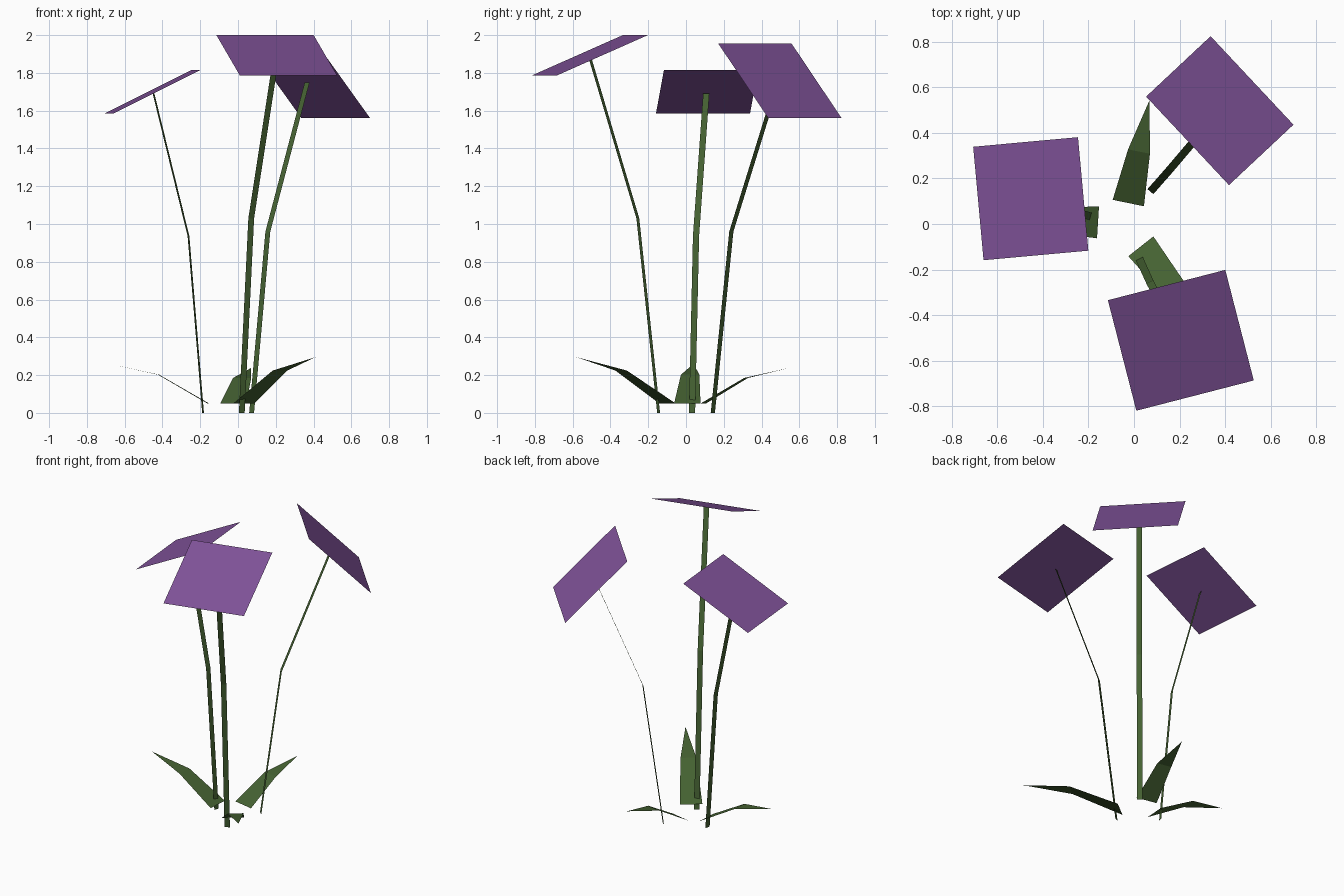
import bpy
from mathutils import Vector

cube = bpy.data.objects.get("Cube")
if cube:
    bpy.data.objects.remove(cube, do_unlink=True)


def make_material(name, color):
    mat = bpy.data.materials.new(name)
    mat.use_nodes = True
    mat.diffuse_color = color
    mat.node_tree.nodes["Principled BSDF"].inputs["Base Color"].default_value = color
    return mat


purple = make_material("petal purple", (0.216, 0.086, 0.319, 1))
green = make_material("leaf green", (0.060, 0.122, 0.032, 1))


def ribbon(name, spine, half_widths, mat):
    """Flat strip along a spine, spread level to both sides; zero width is a point."""
    spine = [Vector(p) for p in spine]
    run = spine[-1] - spine[0]
    side = Vector((-run.y, run.x, 0)).normalized()
    verts, rows = [], []
    for point, half in zip(spine, half_widths):
        row = [point + side * half, point - side * half] if half else [point]
        rows.append(list(range(len(verts), len(verts) + len(row))))
        verts += row
    # Each face runs left, right along one row, then back along the next
    faces = [a + b[::-1] for a, b in zip(rows, rows[1:])]
    mesh = bpy.data.meshes.new(name)
    mesh.from_pydata(verts, [], faces)
    mesh.materials.append(mat)
    obj = bpy.data.objects.new(name, mesh)
    bpy.context.collection.objects.link(obj)
    return obj


# Each plant: flower head (inner to outer edge), stem (ground up), leaf (root to tip)
plants = {
    "front": dict(
        head=[(0.143, -0.268, 2.0), (0.268, -0.753, 1.785)], head_half=0.266,
        stem=[(0.02, -0.145, 0), (0.07, -0.255, 1.03), (0.202, -0.51, 1.885)],
        leaf=[(0.03, -0.098, 0.05), (0.222, -0.343, 0.224), (0.41, -0.58, 0.295)]),
    "right": dict(
        head=[(-0.223, 0.132, 1.815), (-0.683, 0.09, 1.585)], head_half=0.25,
        stem=[(-0.185, 0.032, 0), (-0.262, 0.053, 0.935), (-0.447, 0.107, 1.69)],
        leaf=[(-0.158, 0.007, 0.05), (-0.42, 0.022, 0.202), (-0.68, 0.04, 0.26)]),
    "back": dict(
        head=[(0.235, 0.365, 1.955), (0.518, 0.63, 1.56)], head_half=0.266,
        stem=[(0.072, 0.142, 0), (0.158, 0.24, 0.96), (0.366, 0.485, 1.75)],
        leaf=[(-0.025, 0.092, 0.05), (0.022, 0.318, 0.185), (0.068, 0.543, 0.237)]),
}

for place, part in plants.items():
    ribbon(place + "_flower_head", part["head"], [part["head_half"]] * 2, purple)
    ribbon(place + "_stem", part["stem"], [0.017] * 3, green)
    ribbon(place + "_leaf", part["leaf"], [0.07, 0.049, 0], green)
